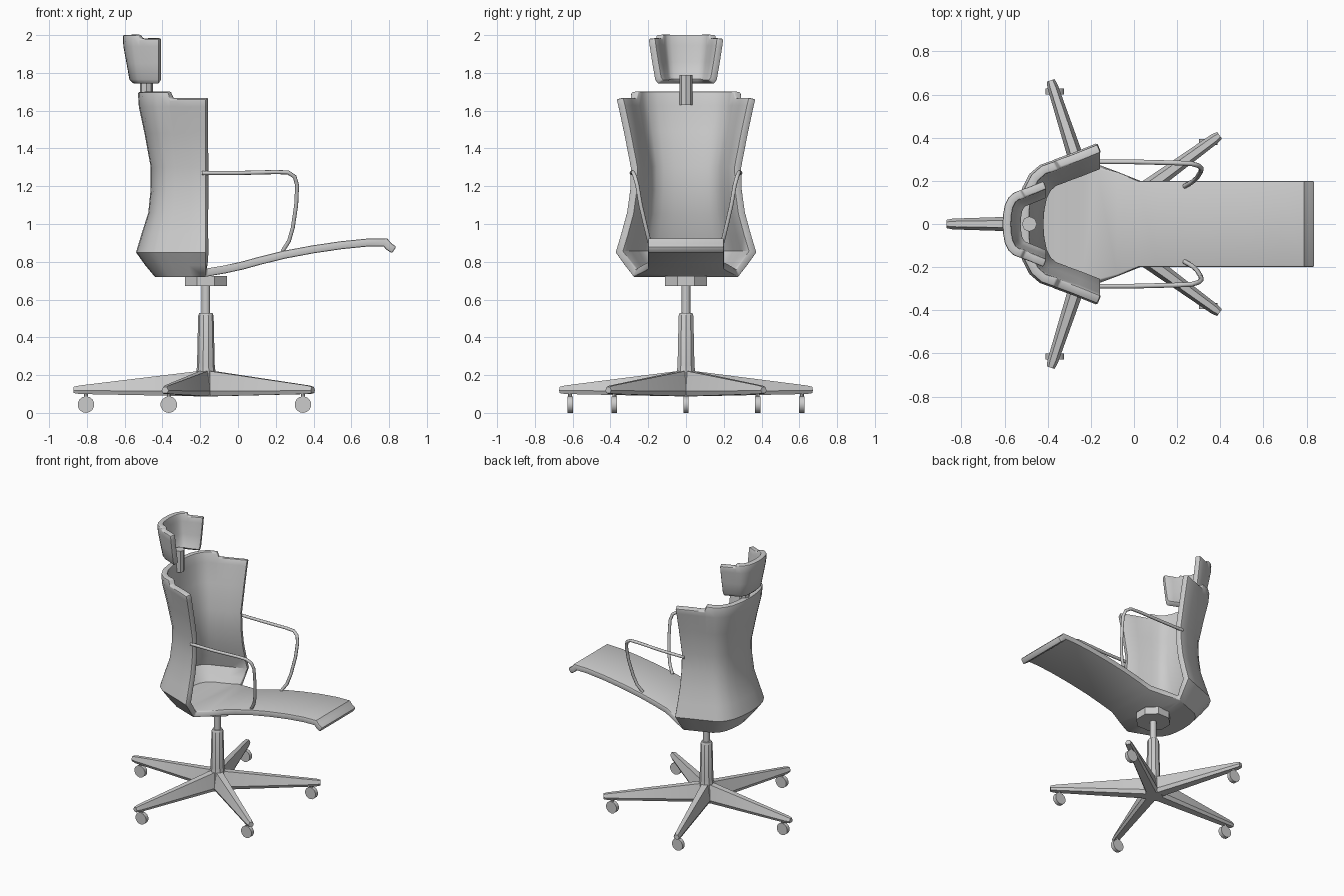
import bpy
from math import sin, cos, pi, radians

if "Cube" in bpy.data.objects:
    bpy.data.objects.remove(bpy.data.objects["Cube"])

CX = -0.17  # pedestal axis and front edge of the wings


def make(name, verts, faces, angle=35, thick=0):
    me = bpy.data.meshes.new(name)
    me.from_pydata(verts, [], faces)
    me.update()
    ob = bpy.data.objects.new(name, me)
    bpy.context.collection.objects.link(ob)
    finish(ob, angle, thick)
    return ob


def finish(ob, angle, thick=0):
    bpy.ops.object.select_all(action='DESELECT')
    bpy.context.view_layer.objects.active = ob
    ob.select_set(True)
    if thick:
        s = ob.modifiers.new("thickness", 'SOLIDIFY')
        s.thickness = thick
        s.offset = -1
        s.use_even_offset = True
        b = ob.modifiers.new("soft_edge", 'BEVEL')
        b.width = 0.008
        b.segments = 2
        b.limit_method = 'ANGLE'
        b.angle_limit = radians(60)
        for m in ("thickness", "soft_edge"):
            bpy.ops.object.modifier_apply(modifier=m)
    bpy.ops.object.shade_smooth_by_angle(angle=radians(angle))


def cylinder(name, r, depth, loc, sides, rot=(0, 0, 0), angle=35):
    bpy.ops.mesh.primitive_cylinder_add(vertices=sides, radius=r, depth=depth,
                                        location=loc, rotation=rot)
    ob = bpy.context.object
    ob.name = name
    finish(ob, angle)
    return ob


def loft(name, rings, angle=25):
    n = len(rings[0])
    verts = [p for ring in rings for p in ring]
    faces = [(k * n + i, k * n + (i + 1) % n, (k + 1) * n + (i + 1) % n, (k + 1) * n + i)
             for k in range(len(rings) - 1) for i in range(n)]
    faces += [tuple(range(n))[::-1], tuple(range((len(rings) - 1) * n, len(rings) * n))]
    return make(name, verts, faces, angle)


# Half of the U-shaped wrap section: width share, depth share, raised centre
HALF = [(1, 1, 0), (0.89, 0.72, 0), (0.80, 0.47, 0), (0.785, 0.44, 1), (0.73, 0.28, 1),
        (0.62, 0.15, 1), (0.45, 0.06, 1), (0.23, 0.015, 1), (0, 0, 1)]
FULL = HALF + [(-a, b, c) for a, b, c in HALF[-2::-1]]
N = len(FULL)


def wrap(rows, front, cap):
    """Rows of (z, back x, half width), top to bottom; the top row gets a raised centre."""
    verts = [(xb + (front - xb) * fx, w * fy, z + (cap * c if k == 0 else 0))
             for k, (z, xb, w) in enumerate(rows) for fy, fx, c in FULL]
    faces = [(k * N + i, (k + 1) * N + i, (k + 1) * N + i + 1, k * N + i + 1)
             for k in range(len(rows) - 1) for i in range(N - 1)]
    return verts, faces


# Back shell, running into the seat
rows = [(1.66, -0.53, 0.37), (1.62, -0.525, 0.36), (1.48, -0.495, 0.33), (1.3, -0.462, 0.295),
        (1.18, -0.463, 0.298), (1.06, -0.475, 0.315), (0.95, -0.51, 0.345),
        (0.85, -0.54, 0.375), (0.78, -0.49, 0.325), (0.72, -0.44, 0.28)]
verts, faces = wrap(rows, CX, 0.038)
base = (len(rows) - 1) * N
last = N - 1
for i in range(N // 2 - 1):
    faces.append((base + i, base + last - i, base + last - i - 1, base + i + 1))
m = base + N // 2
faces.append((m - 1, m + 1, m))
a, b = base, base + last
seat_rows = [(-0.07, 0.738, 0.24), (0.03, 0.76, 0.2), (0.12, 0.785, 0.2), (0.25, 0.817, 0.2),
             (0.4, 0.845, 0.2), (0.55, 0.867, 0.2), (0.68, 0.88, 0.2), (0.77, 0.882, 0.2),
             (0.785, 0.865, 0.2), (0.815, 0.845, 0.2)]
for x, z, w in seat_rows:
    k = len(verts)
    verts += [(x, w, z), (x, -w, z)]
    faces.append((a, k, k + 1, b))
    a, b = k, k + 1
make("seat_shell", verts, faces, 40, 0.042)

# Headrest and its post
verts, faces = wrap([(1.98, -0.61, 0.2), (1.94, -0.607, 0.195), (1.85, -0.59, 0.181),
                     (1.765, -0.575, 0.166), (1.74, -0.55, 0.15)], -0.42, 0.02)
make("headrest", verts, faces, 40, 0.04)
cylinder("headrest_post", 0.035, 0.16, (-0.485, 0, 1.71), 8)

# Armrests
path = [(-0.19, 0.288, 1.27), (0.0, 0.288, 1.27), (0.2, 0.283, 1.275), (0.265, 0.28, 1.273),
        (0.3, 0.27, 1.25), (0.313, 0.258, 1.205), (0.308, 0.24, 1.1), (0.29, 0.212, 0.98),
        (0.27, 0.195, 0.91), (0.235, 0.175, 0.855)]
for side, s in (("left", 1), ("right", -1)):
    cu = bpy.data.curves.new("armrest_" + side, 'CURVE')
    cu.dimensions = '3D'
    cu.bevel_depth = 0.011
    cu.bevel_resolution = 2
    cu.use_fill_caps = True
    sp = cu.splines.new('POLY')
    sp.points.add(len(path) - 1)
    for p, (x, y, z) in zip(sp.points, path):
        p.co = (x, y * s, z, 1)
    sp.use_smooth = True
    bpy.context.collection.objects.link(bpy.data.objects.new("armrest_" + side, cu))

# Pedestal: mounting plate, gas lift and tapered column
cylinder("mounting_plate", 0.12, 0.055, (CX, 0, 0.698), 8, (0, 0, pi / 8))
cylinder("gas_lift", 0.023, 0.2, (CX, 0, 0.6), 12)
loft("column", [[(CX + r * cos(2 * pi * i / 10), r * sin(2 * pi * i / 10), z) for i in range(10)]
                for r, z in ((0.065, 0.088), (0.07, 0.13), (0.052, 0.21), (0.047, 0.25),
                             (0.041, 0.515), (0.034, 0.53))])

# Five star legs with casters
for k in range(5):
    t = radians(36 + 72 * k)
    c, s = cos(t), sin(t)
    rings = []
    for r, w, zb, zm, zt in ((0.01, 0.045, 0.088, 0.115, 0.225), (0.05, 0.045, 0.088, 0.115, 0.22),
                             (0.67, 0.025, 0.1, 0.118, 0.145), (0.70, 0.019, 0.105, 0.12, 0.138)):
        sec = [(-0.7 * w, zb), (0.7 * w, zb), (w, zm), (0.5 * w, zt), (-0.5 * w, zt), (-w, zm)]
        rings.append([(CX + r * c - u * s, r * s + u * c, z) for u, z in sec])
    loft("star_leg_%d" % (k + 1), rings)
    x, y = CX + 0.635 * c, 0.645 * s
    cylinder("caster_%d" % (k + 1), 0.044, 0.028, (x, y, 0.044), 14, (pi / 2, 0, 0))
    cylinder("caster_stem_%d" % (k + 1), 0.01, 0.06, (x, y, 0.09), 8)
